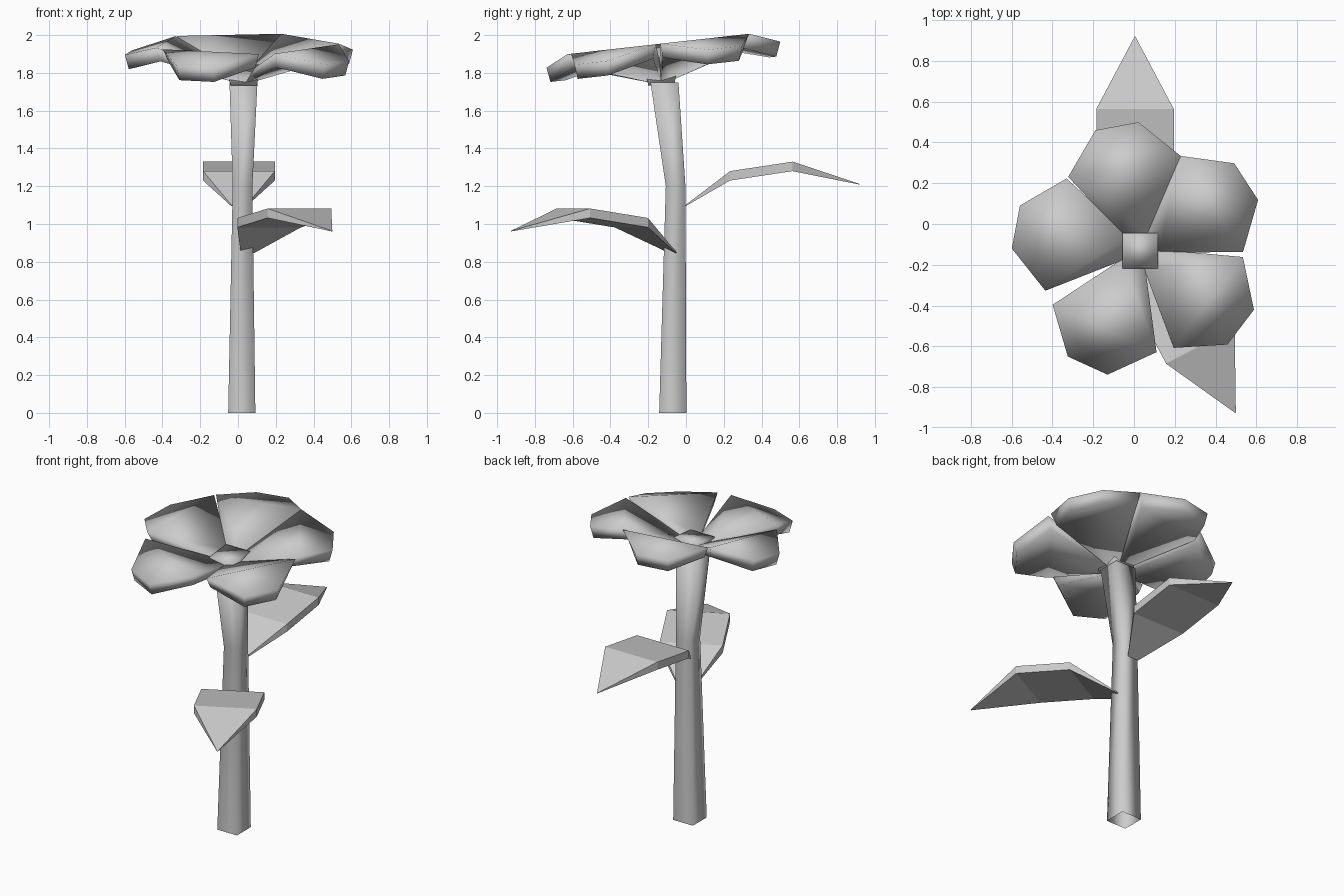
import bpy
from math import radians, cos, sin
from mathutils import Vector

if "Cube" in bpy.data.objects:
    bpy.data.objects.remove(bpy.data.objects["Cube"])


def make(name, verts, faces, smooth=True):
    me = bpy.data.meshes.new(name)
    me.from_pydata(verts, [], faces)
    me.polygons.foreach_set("use_smooth", [smooth] * len(me.polygons))
    ob = bpy.data.objects.new(name, me)
    bpy.context.collection.objects.link(ob)
    return ob


def sides(n, low, high):
    return [(low + i, low + (i + 1) % n, high + (i + 1) % n, high + i) for i in range(n)]


def square(cx, cy, z, h, slope=0.0):
    return [(cx + sx * h, cy + sy * h, z + slope * sy * h)
            for sx, sy in ((-1, -1), (1, -1), (1, 1), (-1, 1))]


TILT = 0.112            # flower head rises towards the back
CX, CY = 0.03, -0.13    # flower head centre

# Stem: square tube, narrow at the leaf height, open at the bottom
rings = [(0.02, -0.07, 0, 0.072), (0.024, -0.055, 1.2, 0.052), (0.029, -0.114, 1.75, 0.074)]
verts = [v for r in rings for v in square(*r)]
make("stem", verts, sides(4, 0, 4) + sides(4, 4, 8) + [(8, 9, 10, 11)])

# Flower centre: small flared block
verts = square(CX, CY, 1.74, 0.07, TILT) + square(CX, CY, 1.835, 0.087, TILT)
make("flower_centre", verts, sides(4, 0, 4) + [(3, 2, 1, 0), (4, 5, 6, 7)])

# Petals: thick hexagons folded across their widest line (radius, half width, height)
bottom = [(0.05, 0.035, 1.755), (0.40, 0.25, 1.88), (0.60, 0.10, 1.818)]
top = [(0.07, 0.06, 1.81), (0.42, 0.28, 1.955), (0.62, 0.107, 1.895)]


def petal(index, degrees):
    a = radians(degrees)
    verts = []
    for profile in (bottom, top):
        outline = [(r, -w, z) for r, w, z in profile] + [(r, w, z) for r, w, z in reversed(profile)]
        for r, t, z in outline:
            dx, dy = r * cos(a) - t * sin(a), r * sin(a) + t * cos(a)
            verts.append((CX + dx, CY + dy, z + TILT * dy))
    faces = sides(6, 0, 6) + [(5, 4, 1, 0), (4, 3, 2, 1), (6, 7, 10, 11), (7, 8, 9, 10)]
    make(f"petal_{index}", verts, faces)


for i, ang in enumerate((100.6, 33, -37.3, -114.5, 169.3)):
    petal(i + 1, ang)


# Leaves: arched blades, thickest in the middle (distance, half width, height, thickness)
def leaf(name, root, direction, scale):
    d = Vector(direction).normalized()
    side = Vector((-d.y, d.x, 0))
    rows = [(0, 0.04, 0, 0.006), (0.25, 0.19, 0.18, 0.05), (0.60, 0.19, 0.23, 0.05), (0.975, 0.002, 0.112, 0.003)]
    verts = []
    for dist, w, z, th in rows:
        p = Vector(root) + d * dist * scale
        verts += [p + side * s * w + Vector((0, 0, z - drop))
                  for s, drop in ((1, th), (-1, th), (-1, 0), (1, 0))]
    faces = [f[::-1] for k in range(3) for f in sides(4, 4 * k, 4 * k + 4)]
    make(name, verts, faces + [(0, 1, 2, 3), (15, 14, 13, 12)], False)


leaf("back_leaf", (0.005, -0.003, 1.10), (0, 1, 0), 0.945)
leaf("front_leaf", (0.05, -0.07, 0.852), (0.45, -0.86, 0), 0.99)

# Consistent outward normals
import bmesh
for ob in bpy.context.collection.objects:
    bm = bmesh.new()
    bm.from_mesh(ob.data)
    bmesh.ops.recalc_face_normals(bm, faces=bm.faces)
    bm.to_mesh(ob.data)
    bm.free()
